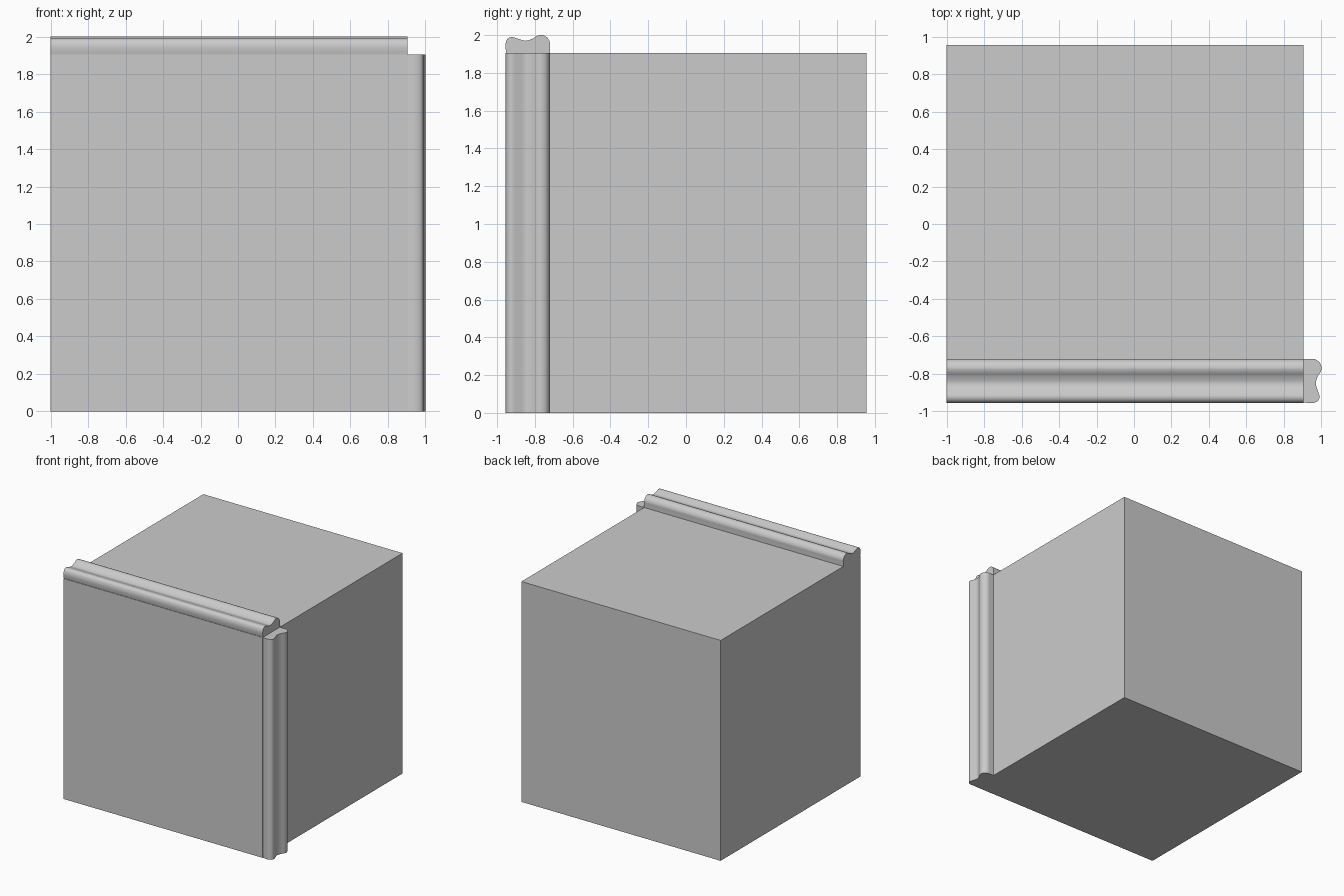
import bpy, bmesh, math
from mathutils import Vector

if "Cube" in bpy.data.objects:
    bpy.data.objects.remove(bpy.data.objects["Cube"])

# Overall sizes: cube corner sits at x = 0.905, z = 1.905
X0, X1, Y, TOP = -1.0, 0.905, 0.955, 1.905

# Moulding cross-section: (distance back from the front face, height off the wall)
KNOTS = [(0.004, 0.0), (0.0, 0.025), (0.0, 0.05), (0.010, 0.075), (0.034, 0.085),
         (0.068, 0.075), (0.105, 0.065), (0.140, 0.075), (0.170, 0.092),
         (0.193, 0.095), (0.218, 0.084), (0.234, 0.058), (0.235, 0.030), (0.235, 0.0)]


def smooth_profile(knots, steps=4):
    """Catmull-Rom curve through the knots."""
    p = [Vector(k) for k in [knots[0]] + knots + [knots[-1]]]
    out = []
    for a, b, c, d in zip(p, p[1:], p[2:], p[3:]):
        for i in range(steps):
            t = i / steps
            out.append(0.5 * (2 * b + (c - a) * t + (2 * a - 5 * b + 4 * c - d) * t * t
                              + (3 * b - a - 3 * c + d) * t ** 3))
    return out + [p[-1]]


def add_object(name, bm):
    bmesh.ops.recalc_face_normals(bm, faces=bm.faces)
    mesh = bpy.data.meshes.new(name)
    bm.to_mesh(mesh)
    bm.free()
    ob = bpy.data.objects.new(name, mesh)
    bpy.context.collection.objects.link(ob)
    return ob


def moulding(name, place, length):
    """Sweep the section along a wall edge; place(u, h, s) gives the 3D point."""
    bm = bmesh.new()
    face = bm.faces.new([bm.verts.new(place(u, h, 0)) for u, h in smooth_profile(KNOTS)])
    move = Vector(place(0, 0, length)) - Vector(place(0, 0, 0))
    ext = bmesh.ops.extrude_face_region(bm, geom=[face], use_keep_orig=True)
    bmesh.ops.translate(bm, vec=move,
                        verts=[g for g in ext["geom"] if isinstance(g, bmesh.types.BMVert)])
    ob = add_object(name, bm)
    bpy.ops.object.select_all(action='DESELECT')
    ob.select_set(True)
    bpy.context.view_layer.objects.active = ob
    bpy.ops.object.shade_smooth_by_angle(angle=math.radians(40))
    return ob


# Main block
bm = bmesh.new()
bmesh.ops.create_cube(bm, size=1)
bmesh.ops.scale(bm, vec=(X1 - X0, 2 * Y, TOP), verts=bm.verts)
bmesh.ops.translate(bm, vec=((X0 + X1) / 2, 0, TOP / 2), verts=bm.verts)
add_object("block", bm)

# Strip along the top front edge
moulding("top_moulding", lambda u, h, s: (X0 + s, -Y + u, TOP + h), X1 - X0)

# Strip up the right front edge
moulding("side_moulding", lambda u, h, s: (X1 + h, -Y + u, s), TOP)
